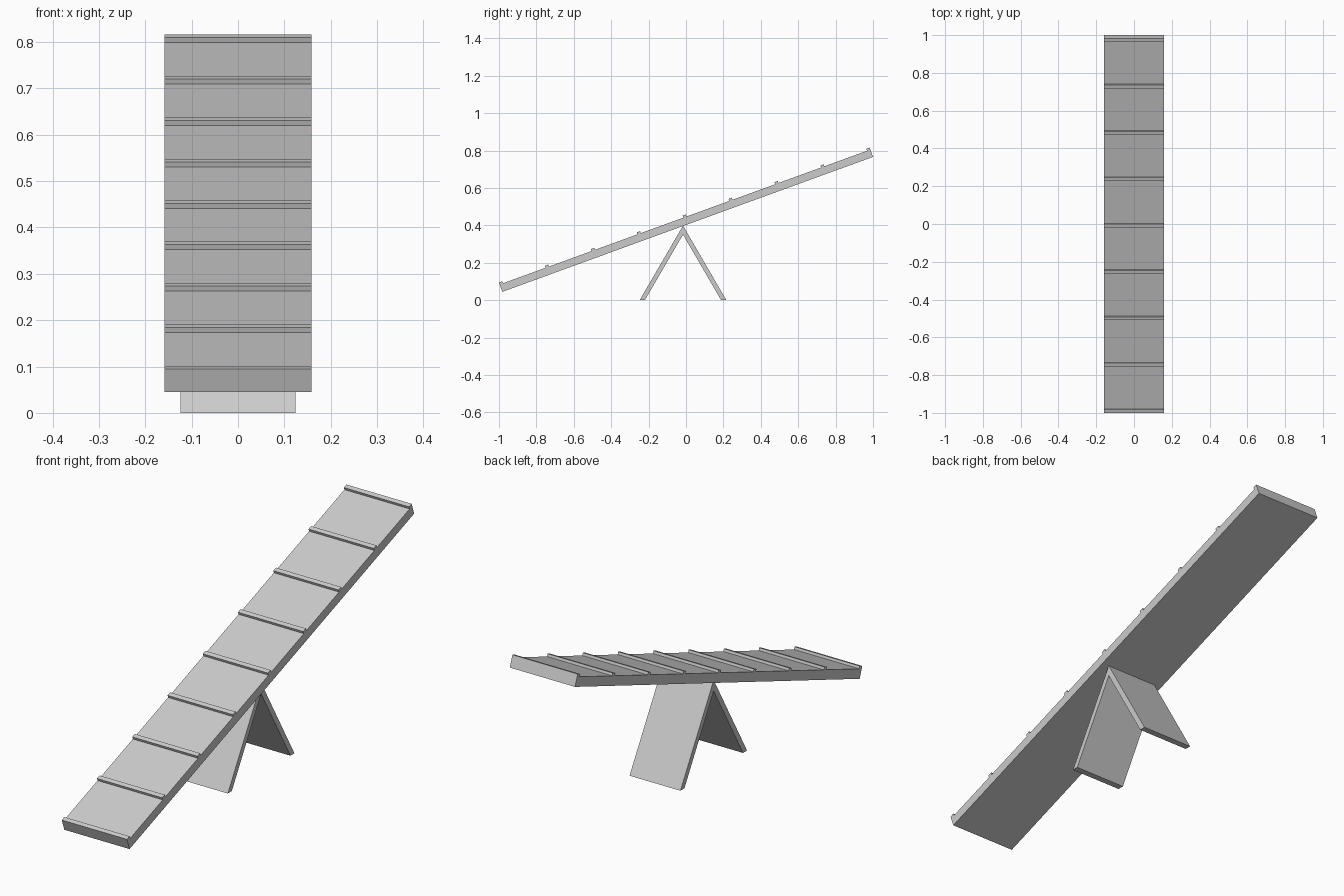
import bpy
from math import radians, sin, cos

if "Cube" in bpy.data.objects:
    bpy.data.objects.remove(bpy.data.objects["Cube"])

TILT = radians(20)
LENGTH, THICK = 2.109, 0.0415
SLAT_W, SLAT_H = 0.019, 0.0115
START_Y, START_Z = -0.982, 0.045   # lower bottom corner of the plank


def extrude_profile(name, pts, half_width):
    """Extrude a (y, z) outline symmetrically along x."""
    n = len(pts)
    verts = [(x, y, z) for x in (-half_width, half_width) for y, z in pts]
    faces = [tuple(range(n))[::-1], tuple(range(n, 2 * n))]
    faces += [(i, (i + 1) % n, (i + 1) % n + n, i + n) for i in range(n)]
    mesh = bpy.data.meshes.new(name)
    mesh.from_pydata(verts, [], faces)
    obj = bpy.data.objects.new(name, mesh)
    bpy.context.collection.objects.link(obj)
    return obj


def tilted_box(name, u, v, length, height, half_width):
    """Box placed in ramp coordinates: u along the slope, v away from it."""
    corners = [(u, v), (u + length, v), (u + length, v + height), (u, v + height)]
    pts = [(START_Y + a * cos(TILT) - b * sin(TILT),
            START_Z + a * sin(TILT) + b * cos(TILT)) for a, b in corners]
    return extrude_profile(name, pts, half_width)


# Sloping plank
tilted_box("plank", 0, 0, LENGTH, THICK, 0.159)

# Nine cross slats, flush with both ends
step = (LENGTH - SLAT_W) / 8
for i in range(9):
    tilted_box(f"slat_{i + 1}", i * step, THICK, SLAT_W, SLAT_H, 0.159)

# A-shaped support under the plank
mid, apex, spread, foot = -0.016, 0.399, 0.232, 0.028
inner = apex * (spread - foot) / spread
extrude_profile("support_legs", [
    (mid - spread, 0), (mid - spread + foot, 0), (mid, inner),
    (mid + spread - foot, 0), (mid + spread, 0), (mid, apex)], 0.124)
